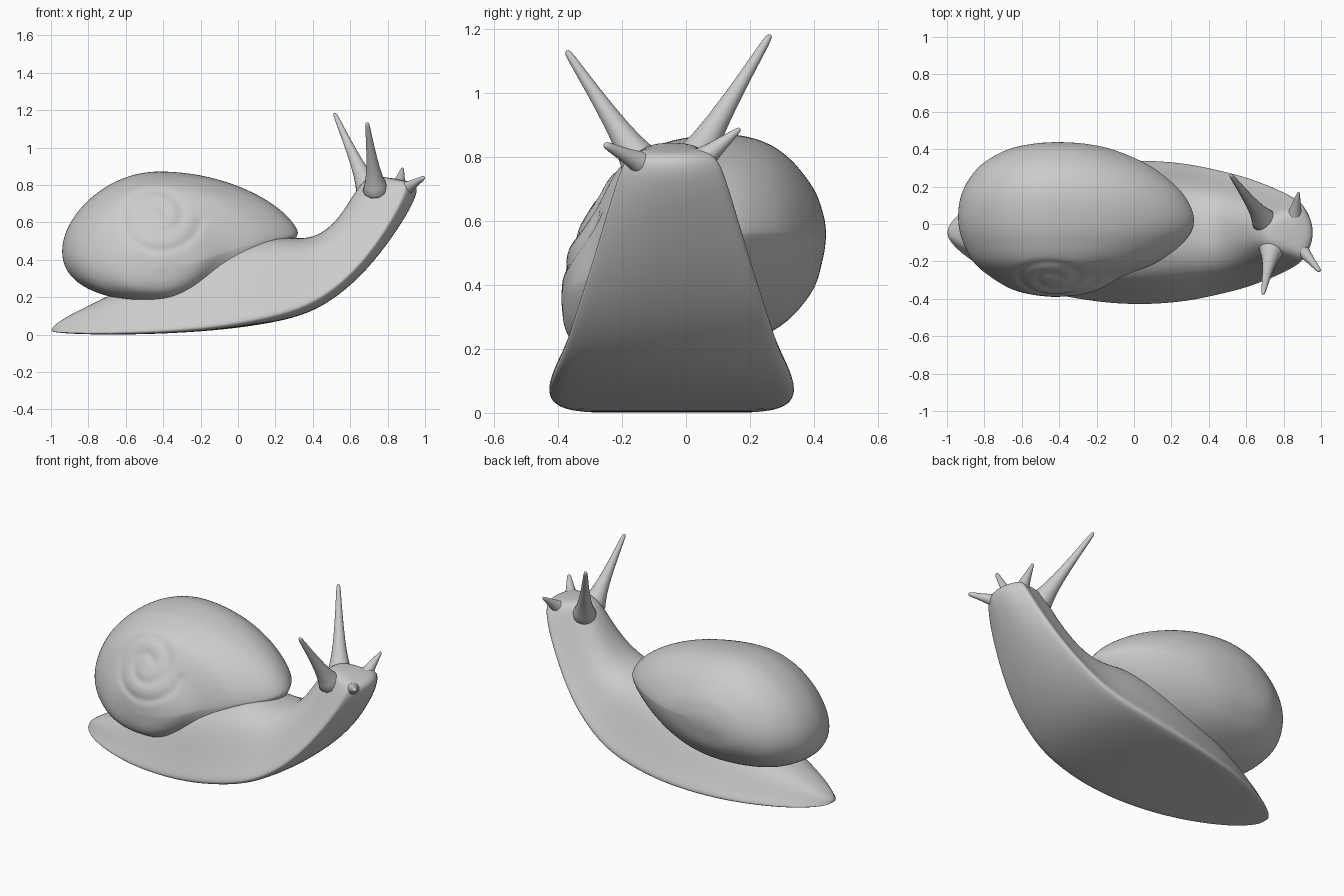
import bpy
import bmesh
import math
from mathutils import Vector

cube = bpy.data.objects.get("Cube")
if cube:
    bpy.data.objects.remove(cube, do_unlink=True)

grey = bpy.data.materials.new("plain grey")
grey.use_nodes = True
colour = (0.6, 0.6, 0.6, 1)
grey.diffuse_color = colour
grey.node_tree.nodes["Principled BSDF"].inputs["Base Color"].default_value = colour


def loft(name, rings, subdivisions=0):
    """Join closed rings of points into a smooth capped skin."""
    bm = bmesh.new()
    loops = [[bm.verts.new(p) for p in ring] for ring in rings]
    n = len(loops[0])
    for a, b in zip(loops, loops[1:]):
        for i in range(n):
            j = (i + 1) % n
            bm.faces.new((a[i], a[j], b[j], b[i]))
    bm.faces.new(loops[0][::-1])
    bm.faces.new(loops[-1])
    bmesh.ops.recalc_face_normals(bm, faces=bm.faces)
    for face in bm.faces:
        face.smooth = True
    mesh = bpy.data.meshes.new(name)
    bm.to_mesh(mesh)
    bm.free()
    mesh.materials.append(grey)
    obj = bpy.data.objects.new(name, mesh)
    bpy.context.collection.objects.link(obj)
    if subdivisions:
        mod = obj.modifiers.new("smooth", 'SUBSURF')
        mod.levels = mod.render_levels = subdivisions
    return obj


def spline(rows, t):
    """Smooth interpolation through rows of numbers."""
    i = min(int(t), len(rows) - 2)
    u = t - i
    p0, p1 = rows[max(i - 1, 0)], rows[i]
    p2, p3 = rows[i + 1], rows[min(i + 2, len(rows) - 1)]
    return [b + u / 2 * (c - a + u * (2 * a - 5 * b + 4 * c - d + u * (3 * (b - c) + d - a)))
            for a, b, c, d in zip(p0, p1, p2, p3)]


# Body: stations of sole x, sole z, back x, back z, half width, sole bulge
stations = [
    (-1.0, .015, -1.0, .035, .03, 0), (-.93, .006, -.93, .09, .11, 0),
    (-.78, 0, -.77, .17, .21, 0), (-.5, 0, -.5, .3, .32, 0),
    (-.2, .015, -.2, .43, .375, 0), (.05, .04, 0, .5, .39, .02),
    (.3, .083, .17, .53, .37, .05), (.46, .15, .32, .51, .335, .08),
    (.62, .27, .43, .525, .3, .11), (.765, .43, .53, .61, .25, .14),
    (.89, .61, .6, .72, .2, .17), (.955, .73, .65, .8, .165, .2),
    (.965, .79, .7, .84, .14, .22), (.93, .82, .74, .85, .09, .2)]
# Half cross-section: height fraction, width fraction
half = [(0, .25), (0, .6), (0, .9), (.02, 1), (.08, 1), (.22, .92), (.42, .83),
        (.62, .74), (.8, .63), (.93, .44), (1, .2)]
section = half + [(h, -w) for h, w in reversed(half)]
foot_y = -.045
body = []
for sx, sz, bx, bz, width, bulge in stations:
    ring = []
    for h, w in section:
        h += (1 - h) * bulge * w * w
        ring.append((sx + (bx - sx) * h, foot_y + width * w, sz + (bz - sz) * h))
    body.append(ring)
loft("body", body, 2)

# Shell: slices across y of rear x, front x, low z, high z
slices = [
    (-.39, -.43, -.41, .35, .37), (-.38, -.53, -.3, .27, .46),
    (-.35, -.65, -.19, .22, .55), (-.28, -.77, -.06, .185, .67),
    (-.2, -.86, .13, .175, .78), (-.08, -.92, .28, .175, .84),
    (.03, -.94, .32, .185, .865), (.15, -.925, .27, .205, .87),
    (.25, -.875, .17, .245, .845), (.33, -.8, .05, .3, .79),
    (.4, -.67, -.12, .39, .7), (.43, -.53, -.27, .49, .62),
    (.438, -.42, -.4, .55, .57)]
middle_x = -.42
axis = Vector((0, -.87, .5))
across = Vector((1, 0, 0))
upward = axis.cross(across)
apex = Vector((-.43, -.26, .62))


def groove(p):
    """Depth of the spiral seam on the coiled face."""
    d = p - apex
    if d.dot(axis) < -.2:
        return 0
    a, b = d.dot(across), d.dot(upward)
    r = math.hypot(a, b)
    turn = (math.atan2(b, a) / math.tau) % 1
    best = min(abs(r - .03 - .1 * (turn + k)) for k in range(2))
    return .008 * math.exp(-(best / .022) ** 2)


shell = []
steps, segments = 96, 112
for s in range(steps + 1):
    y, rear, front, low, high = spline(slices, s * (len(slices) - 1) / steps)
    mid_z = (low + high) / 2
    ring = []
    for k in range(segments):
        a = math.tau * k / segments
        c, sn = math.cos(a), math.sin(a)
        power = 1.4 if c > 0 else 1
        reach = front - middle_x if c > 0 else middle_x - rear
        x = middle_x + reach * c
        z = mid_z + (high - low) / 2 * math.copysign(abs(sn) ** power, sn)
        # The rear sags and the lip lifts a little
        z += (.03 if c > 0 else -.12) * c * c * (high - low)
        p = Vector((x, y, z))
        p -= axis * groove(p)
        ring.append(p)
    shell.append(ring)
loft("shell", shell)


# Tentacles: flared root, slim stalk, rounded tip
def tentacle(name, root, tip, size, tip_size):
    root, tip = Vector(root), Vector(tip)
    turn = (tip - root).to_track_quat('Z', 'Y')
    profile = [(0, size * 1.9), (.12, size * 1.2), (.35, size * .75), (.7, size * .42),
               (.95, tip_size), (1, tip_size * .6)]
    rings = []
    for t, r in profile:
        centre = root.lerp(tip, t)
        rings.append([centre + turn @ Vector((r * math.cos(k * math.tau / 10),
                                              r * math.sin(k * math.tau / 10), 0))
                      for k in range(10)])
    loft(name, rings, 1)


tentacle("left_eye_stalk", (.71, .0, .75), (.515, .265, 1.185), .05, .014)
tentacle("right_eye_stalk", (.74, -.12, .75), (.69, -.375, 1.135), .05, .014)
tentacle("left_feeler", (.85, .0, .75), (.88, .17, .89), .05, .01)
tentacle("right_feeler", (.85, -.08, .75), (.995, -.255, .84), .05, .014)
